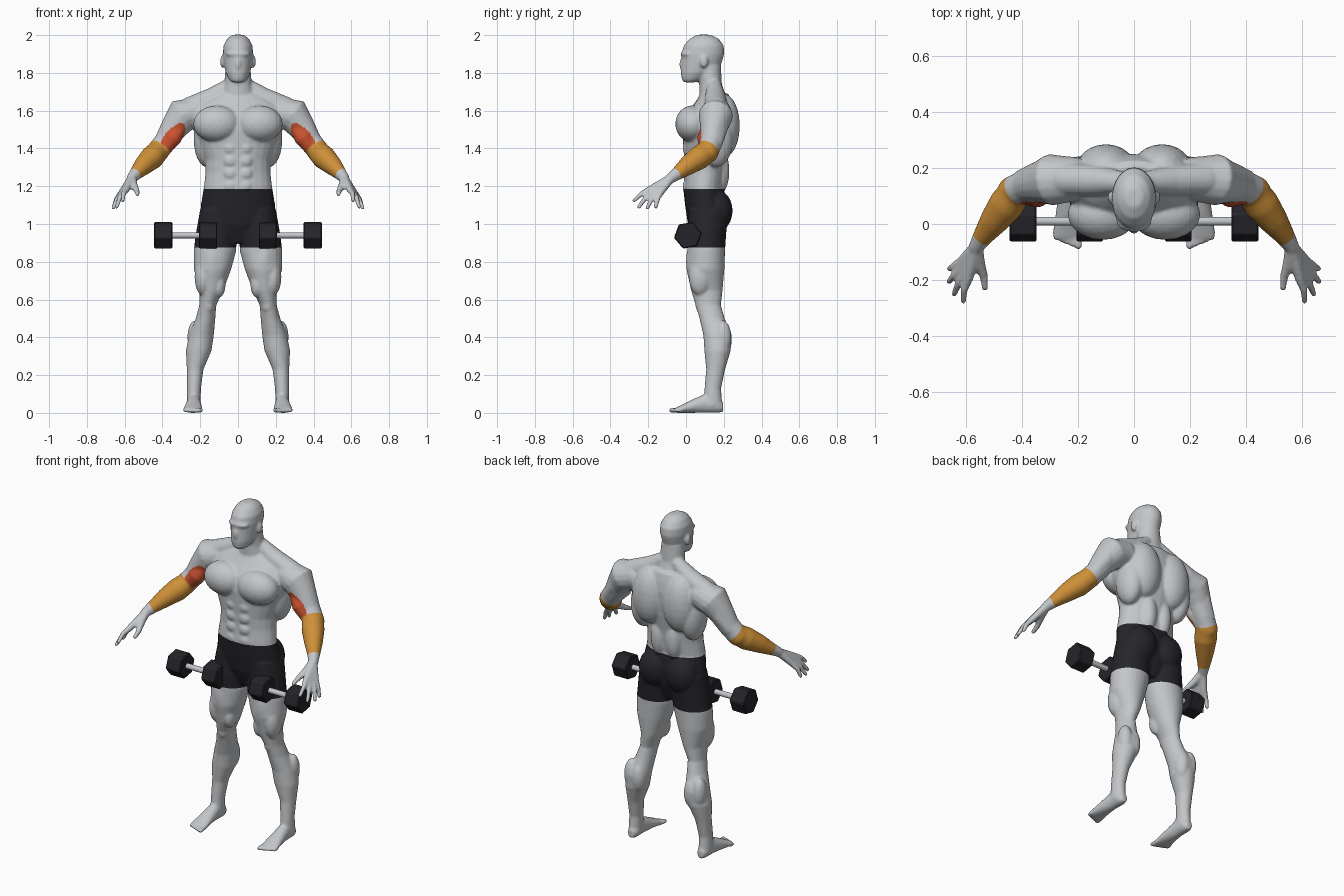
import bpy
import bmesh
import math
from mathutils import Vector, Matrix

default_cube = bpy.data.objects.get("Cube")
if default_cube:
    bpy.data.objects.remove(default_cube, do_unlink=True)

X_AXIS, Y_AXIS, Z_AXIS = Vector((1, 0, 0)), Vector((0, 1, 0)), Vector((0, 0, 1))


def make_material(name, red, green, blue):
    mat = bpy.data.materials.new(name)
    mat.use_nodes = True
    color = (red, green, blue, 1)
    mat.diffuse_color = color
    mat.node_tree.nodes["Principled BSDF"].inputs["Base Color"].default_value = color
    return mat


skin = make_material("body grey", .55, .57, .59)
cloth = make_material("shorts black", .018, .018, .023)
orange = make_material("forearm orange", .62, .28, .04)
red = make_material("biceps red", .6, .085, .03)
steel = make_material("bar steel", .55, .57, .59)
iron = make_material("weight black", .018, .018, .023)


def bridge_rings(bm, rings):
    """Skin a list of vertex rings and cap both ends."""
    count = len(rings[0])
    for low, high in zip(rings, rings[1:]):
        for i in range(count):
            j = (i + 1) % count
            bm.faces.new((low[i], low[j], high[j], high[i]))
    bm.faces.new(rings[0][::-1])
    bm.faces.new(rings[-1])


def ring(bm, center, u, v, count=24):
    turns = [math.tau * i / count for i in range(count)]
    return [bm.verts.new(center + u * math.cos(t) + v * math.sin(t)) for t in turns]


def loft(bm, rows, v_axis=Y_AXIS):
    """Rows are x, y, z, half width along x, half depth along v_axis."""
    bridge_rings(bm, [ring(bm, Vector(row[:3]), X_AXIS * row[3], v_axis * row[4])
                      for row in rows])


def loft_upright(bm, rows):
    """Centred loft; rows are z, front y, back y, half width."""
    loft(bm, [(0, (front + back) / 2, z, half, (back - front) / 2)
              for z, front, back, half in rows])


def ball(bm, center, radii):
    matrix = Matrix.Translation(center) @ Matrix.Diagonal((*radii, 1))
    bmesh.ops.create_icosphere(bm, subdivisions=3, radius=1, matrix=matrix)


def limb(bm, *points):
    """Round tapering tube; points are x, y, z, radius. Both ends are rounded."""
    centers = [Vector(p[:3]) for p in points]
    rings = []
    for i, p in enumerate(points):
        along = (centers[min(i + 1, len(points) - 1)] - centers[max(i - 1, 0)]).normalized()
        u = along.orthogonal().normalized()
        if rings:
            u = (last_u - along * last_u.dot(along)).normalized()
        last_u = u
        rings.append(ring(bm, centers[i], u * p[3], along.cross(u) * p[3], 16))
    bridge_rings(bm, rings)
    for p in (points[0], points[-1]):
        ball(bm, p[:3], [p[3]] * 3)


bm = bmesh.new()

# Leg
loft(bm, [
    (.11, .12, 1.08, .09, .105), (.115, .11, .95, .108, .103),
    (.122, .107, .86, .113, .1), (.135, .103, .76, .099, .1),
    (.14, .11, .65, .062, .084), (.16, .118, .57, .045, .067),
    (.172, .138, .5, .052, .067), (.194, .167, .41, .066, .075),
    (.208, .167, .33, .068, .07), (.227, .157, .23, .044, .05),
    (.233, .142, .13, .037, .044), (.235, .142, .04, .037, .05)])
ball(bm, (.158, .085, .57), (.035, .035, .045))
ball(bm, (.1, .07, .68), (.034, .045, .07))
ball(bm, (.185, .075, .72), (.045, .06, .1))
ball(bm, (.135, .06, .8), (.06, .06, .14))
ball(bm, (.178, .195, .39), (.045, .048, .09))
ball(bm, (.228, .195, .4), (.04, .045, .09))

# Foot and toes
loft(bm, [
    (.233, .197, .03, .02, .025), (.233, .17, .04, .034, .04),
    (.234, .1, .05, .037, .05), (.236, .04, .037, .043, .037),
    (.238, -.02, .022, .051, .022), (.238, -.05, .015, .05, .015)], Z_AXIS)
for i in range(5):
    toe_x = .2 + i * .02
    limb(bm, (toe_x, -.03, .016, .012), (toe_x - .002, -.078 + i * .007, .013, .013 - i * .0008))

# Glutes
ball(bm, (.09, .165, 1.07), (.095, .082, .11))

# Chest, back and shoulder muscles
ball(bm, (.112, .035, 1.53), (.125, .092, .098))
ball(bm, (.1, .2, 1.52), (.105, .085, .17))
ball(bm, (.165, .16, 1.45), (.07, .09, .15))
ball(bm, (.05, .18, 1.28), (.05, .05, .12))
limb(bm, (.05, .15, 1.73, .04), (.13, .155, 1.67, .055), (.25, .16, 1.615, .06))
for i in range(4):
    ball(bm, (.04, .004, 1.2 + i * .067), (.036, .022, .034))

# Upper arm, with biceps and triceps
limb(bm, (.22, .16, 1.59, .08), (.295, .158, 1.575, .092), (.345, .145, 1.5, .07),
     (.385, .135, 1.435, .06), (.43, .115, 1.38, .058))
limb(bm, (.39, .105, 1.395, .035), (.345, .105, 1.455, .047), (.3, .12, 1.52, .035))
limb(bm, (.4, .16, 1.43, .035), (.35, .175, 1.5, .045), (.32, .18, 1.57, .05))

# Forearm
limb(bm, (.42, .118, 1.388, .058), (.455, .07, 1.352, .064), (.5, .01, 1.31, .052),
     (.54, -.045, 1.268, .036), (.562, -.08, 1.243, .028))

# Hand
wrist = Vector((.562, -.08, 1.243))
pinky_base, index_base = Vector((.617, -.135, 1.165)), Vector((.59, -.19, 1.185))
finger_tips = [(.658, -.16, 1.09), (.66, -.205, 1.085), (.642, -.25, 1.09), (.61, -.275, 1.125)]
for i, tip in enumerate(finger_tips):
    base = pinky_base.lerp(index_base, i / 3)
    middle = base.lerp(Vector(tip), .5) + Vector((.006, -.003, .005))
    limb(bm, (*wrist, .023), (*base, .018), (*middle, .0135), (*tip, .011))
limb(bm, (*wrist, .024), (.552, -.14, 1.205, .021), (.535, -.19, 1.175, .015),
     (.532, -.228, 1.158, .012))

# Ear
ball(bm, (.082, .095, 1.86), (.012, .022, .034))

# Mirror everything so far to the other side
copy = bmesh.ops.duplicate(bm, geom=bm.verts[:] + bm.edges[:] + bm.faces[:])["geom"]
for v in copy:
    if isinstance(v, bmesh.types.BMVert):
        v.co.x = -v.co.x

# Torso
loft_upright(bm, [
    (.9, .05, .17, .08), (1, .01, .205, .19), (1.1, -.005, .215, .197),
    (1.19, -.015, .2, .182), (1.27, -.008, .21, .172), (1.34, -.01, .22, .172),
    (1.42, -.015, .235, .2), (1.5, -.02, .245, .23), (1.58, 0, .25, .24),
    (1.64, .045, .24, .21), (1.69, .08, .225, .13)])

# Neck
loft_upright(bm, [(1.6, .05, .24, .11), (1.68, .07, .21, .09),
                  (1.74, .07, .19, .073), (1.84, .06, .185, .065)])

# Head
loft_upright(bm, [
    (1.75, -.012, .05, .032), (1.765, -.022, .09, .048), (1.8, -.028, .14, .065),
    (1.85, -.026, .188, .075), (1.9, -.024, .203, .08), (1.945, -.012, .2, .077),
    (1.98, .018, .175, .058), (2.002, .06, .13, .03)])
ball(bm, (0, -.016, 1.845), (.016, .02, .035))
ball(bm, (0, .01, 1.9), (.065, .04, .018))

bmesh.ops.recalc_face_normals(bm, faces=bm.faces)
source_mesh = bpy.data.meshes.new("body")
bm.to_mesh(source_mesh)
bm.free()
body = bpy.data.objects.new("body", source_mesh)
bpy.context.collection.objects.link(body)

# Fuse the muscles into one skin
fuse = body.modifiers.new("fuse", 'REMESH')
fuse.mode = 'VOXEL'
fuse.voxel_size = .0075
relax = body.modifiers.new("relax", 'SMOOTH')
relax.factor = .5
relax.iterations = 4
bpy.context.view_layer.update()
evaluated = body.evaluated_get(bpy.context.evaluated_depsgraph_get())
fused_mesh = bpy.data.meshes.new_from_object(evaluated)
body.modifiers.clear()
body.data = fused_mesh
fused_mesh.materials.clear()
for mat in (skin, cloth, orange, red):
    fused_mesh.materials.append(mat)

# Cut clean borders for shorts and forearms, then colour the faces
HEM, WAIST = .875, 1.185
elbow, elbow_dir = Vector((.402, .115, 1.395)), Vector((.55, -.45, -.7))
cuff, cuff_dir = Vector((.545, -.05, 1.263)), Vector((.55, -.7, -.5))
bm = bmesh.new()
bm.from_mesh(fused_mesh)


def cut(point, normal, chosen):
    faces = [f for f in bm.faces if chosen(f.calc_center_median())]
    geom = list({e for f in faces for e in (*f.verts, *f.edges)}) + faces
    bmesh.ops.bisect_plane(bm, geom=geom, dist=.0001, plane_co=point, plane_no=normal)


for height in (HEM, WAIST):
    cut(Z_AXIS * height, Z_AXIS, lambda c: abs(c.x) < .3)
for side in (1, -1):
    flip = Vector((side, 1, 1))
    for point, normal in ((elbow, elbow_dir), (cuff, cuff_dir)):
        cut(point * flip, normal * flip, lambda c: c.x * side > .33)

biceps_center, biceps_dir = Vector((.35, 0, 1.45)), Vector((-.62, 0, .78))
bm.normal_update()
for f in bm.faces:
    f.smooth = True
    c = f.calc_center_median()
    c.x = abs(c.x)
    offset = Vector((c.x, 0, c.z)) - biceps_center
    along = offset.dot(biceps_dir)
    across = (offset - biceps_dir * along).length
    if c.x < .3 and HEM < c.z < WAIST:
        f.material_index = 1
    elif c.x > .33 and (c - elbow).dot(elbow_dir) > 0 > (c - cuff).dot(cuff_dir):
        f.material_index = 2
    elif (along / .1) ** 2 + (across / .043) ** 2 < 1 and f.normal.y < -.1 and c.x > .27:
        f.material_index = 3
bm.to_mesh(fused_mesh)
bm.free()


# Dumbbells
def cylinder_x(name, center_x, length, radius, sides, mat):
    turn = Matrix.Rotation(math.radians(90), 4, 'Y') @ Matrix.Rotation(math.radians(10), 4, 'Z')
    bm = bmesh.new()
    bmesh.ops.create_cone(bm, cap_ends=True, segments=sides, radius1=radius, radius2=radius,
                          depth=length, matrix=turn)
    mesh = bpy.data.meshes.new(name)
    bm.to_mesh(mesh)
    bm.free()
    mesh.materials.append(mat)
    obj = bpy.data.objects.new(name, mesh)
    obj.location = (center_x, .01, .94)
    bpy.context.collection.objects.link(obj)
    return obj


for side, label in ((1, "left"), (-1, "right")):
    bar = cylinder_x(label + "_dumbbell_bar", side * .275, .3, .016, 20, steel)
    for place, x in (("inner", .158), ("outer", .396)):
        weight = cylinder_x(f"{label}_{place}_weight", side * x, .096, .075, 6, iron)
        edge = weight.modifiers.new("edge", 'BEVEL')
        edge.width = .005
    bpy.ops.object.select_all(action='DESELECT')
    bar.select_set(True)
    bpy.context.view_layer.objects.active = bar
    bpy.ops.object.shade_smooth_by_angle()
